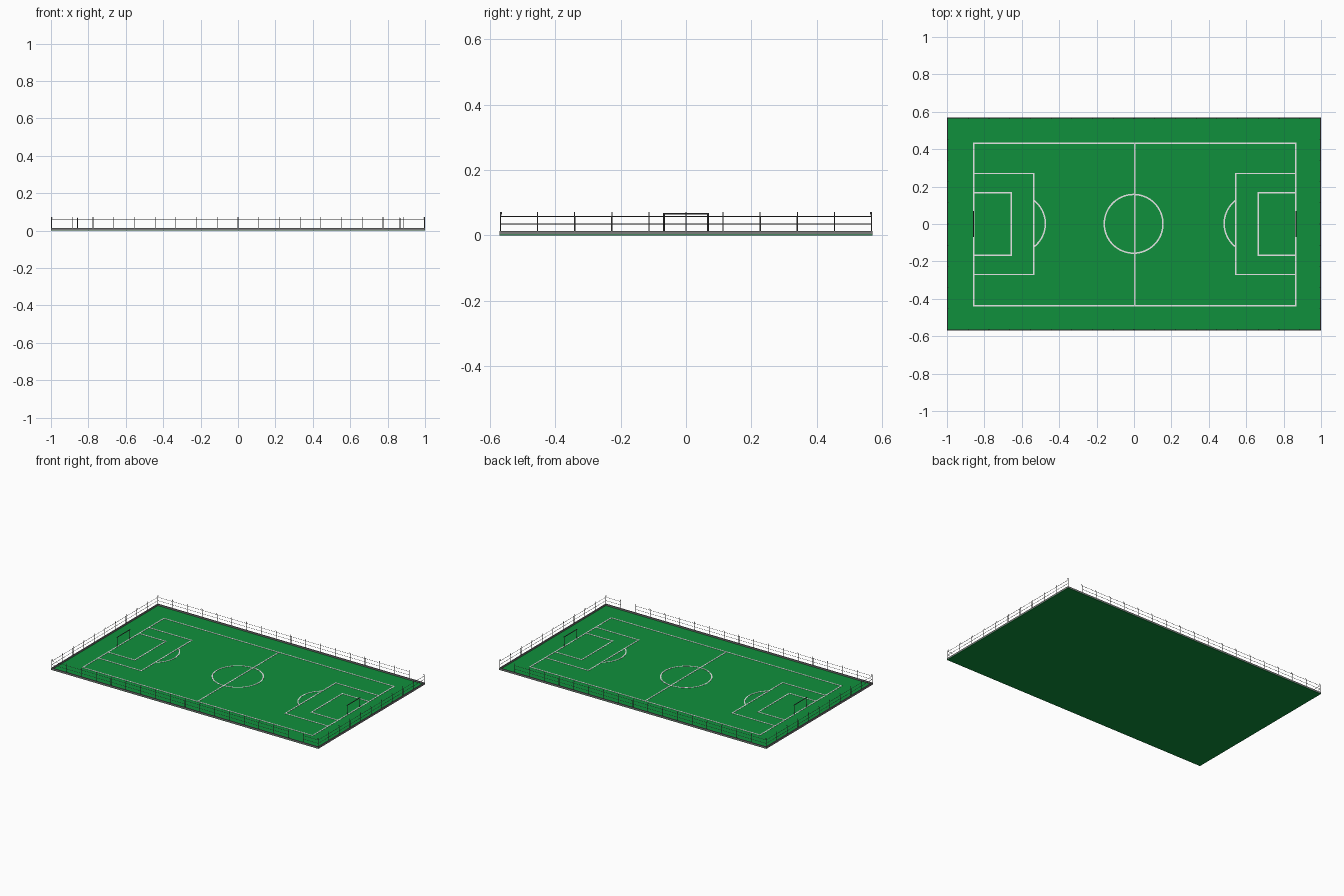
import bpy, bmesh, math
from mathutils import Vector

if "Cube" in bpy.data.objects:
    bpy.data.objects.remove(bpy.data.objects["Cube"])

W, D = 1.0, 0.57          # half size of the ground
KERB_H, KERB_T = 0.013, 0.006


def material(name, r, g, b):
    m = bpy.data.materials.new(name)
    m.diffuse_color = (r, g, b, 1)
    m.use_nodes = True
    m.node_tree.nodes["Principled BSDF"].inputs["Base Color"].default_value = m.diffuse_color
    return m


GREEN = material("grass green", 0.005, 0.28, 0.045)
WHITE = material("line white", 0.8, 0.8, 0.8)
CONCRETE = material("kerb grey", 0.2, 0.2, 0.2)
STEEL = material("fence grey", 0.16, 0.16, 0.16)
DARK = material("goal dark grey", 0.09, 0.09, 0.09)


def finish(name, bm, mat):
    me = bpy.data.meshes.new(name)
    bmesh.ops.recalc_face_normals(bm, faces=bm.faces)
    bm.to_mesh(me)
    bm.free()
    me.materials.append(mat)
    ob = bpy.data.objects.new(name, me)
    bpy.context.collection.objects.link(ob)
    return ob


def box(bm, x0, x1, y0, y1, z0, z1):
    r = bmesh.ops.create_cube(bm, size=1)
    for v in r["verts"]:
        v.co = Vector((x0 if v.co.x < 0 else x1,
                       y0 if v.co.y < 0 else y1,
                       z0 if v.co.z < 0 else z1))


def tube(bm, a, b, rad, sides=8):
    a, b = Vector(a), Vector(b)
    r = bmesh.ops.create_cone(bm, cap_ends=True, segments=sides, radius1=rad,
                              radius2=rad, depth=(b - a).length)
    q = (b - a).to_track_quat("Z", "Y")
    for v in r["verts"]:
        v.co = q @ v.co + (a + b) / 2


# Ground slab
Z = 0.003
bm = bmesh.new()
box(bm, -W, W, -D, D, 0, Z)
finish("grass_pitch", bm, GREEN)

# Kerb around the ground
bm = bmesh.new()
e = 0.0003
for s in (-1, 1):
    ys = sorted((s * D, s * (D - KERB_T)))
    xs = sorted((s * W, s * (W - KERB_T)))
    box(bm, -W, W, *ys, e, KERB_H)
    box(bm, *xs, -D + KERB_T, D - KERB_T, e, KERB_H)
finish("kerb", bm, CONCRETE)

# Painted markings
LW = 0.004                # half line width
TOP = Z + 0.0012


def line(bm, x0, y0, x1, y1):
    box(bm, min(x0, x1) - LW, max(x0, x1) + LW,
        min(y0, y1) - LW, max(y0, y1) + LW, Z, TOP)


def arc(bm, cx, cy, r, a0, a1, n):
    prev = None
    for i in range(n + 1):
        t = a0 + (a1 - a0) * i / n
        c, s = math.cos(t), math.sin(t)
        ring = [bm.verts.new((cx + k * c, cy + k * s, z))
                for k, z in ((r - LW, Z), (r - LW, TOP), (r + LW, TOP), (r + LW, Z))]
        if prev:
            for j in range(3):
                bm.faces.new((prev[j], prev[j + 1], ring[j + 1], ring[j]))
        prev = ring


XL, XR, YT, YB = -0.857, 0.865, 0.433, -0.437
R = 0.157
bm = bmesh.new()
for y in (YT, YB):
    line(bm, XL, y, XR, y)
for x in (XL, 0.003, XR):
    line(bm, x, YB, x, YT)
arc(bm, -0.002, 0.001, R, 0, 2 * math.pi, 64)
finish("field_lines", bm, WHITE)

for side, x, s in (("left", XL, 1), ("right", XR, -1)):
    bm = bmesh.new()
    for depth, h in ((0.322, 0.27), (0.2, 0.166)):
        xe = x + s * depth
        line(bm, xe, -h, xe, h)
        line(bm, x, h, xe, h)
        line(bm, x, -h, xe, -h)
    a = 0.92
    base = 0 if s > 0 else math.pi
    arc(bm, x + s * 0.226, 0.002, R, base - a, base + a, 24)
    finish(side + "_penalty_area", bm, WHITE)

    # Goal frame
    bm = bmesh.new()
    for y in (-0.067, 0.067):
        tube(bm, (x, y, Z), (x, y, 0.068), 0.0026)
    tube(bm, (x, -0.0696, 0.0665), (x, 0.0696, 0.0665), 0.0026)
    finish(side + "_goal", bm, DARK)

# Fence: posts with tops bent inward, two rails, one open bay on each long side
INSET = 0.003


def fence(name, start, end, inward, bays, gap=None):
    bm = bmesh.new()
    a, b, inn = Vector(start), Vector(end), Vector(inward)
    up = Vector((0, 0, 1))
    pts = [a.lerp(b, i / bays) for i in range(bays + 1)]
    for p in pts:
        bend = p + up * 0.06
        tube(bm, p + up * 0.004, bend, 0.0018, 6)
        tube(bm, bend, bend + inn * 0.004 + up * 0.011, 0.0018, 6)
    for i in range(bays):
        if i != gap:
            for z in (0.035, 0.058):
                tube(bm, pts[i] + up * z, pts[i + 1] + up * z, 0.001, 6)
    finish(name, bm, STEEL)


x, y = W - INSET, D - INSET
fence("front_fence", (-x, -y, 0), (x, -y, 0), (0, 1, 0), 18, 16)
fence("back_fence", (-x, y, 0), (x, y, 0), (0, -1, 0), 18, 17)
fence("left_fence", (-x, -y, 0), (-x, y, 0), (1, 0, 0), 10)
fence("right_fence", (x, -y, 0), (x, y, 0), (-1, 0, 0), 10)
